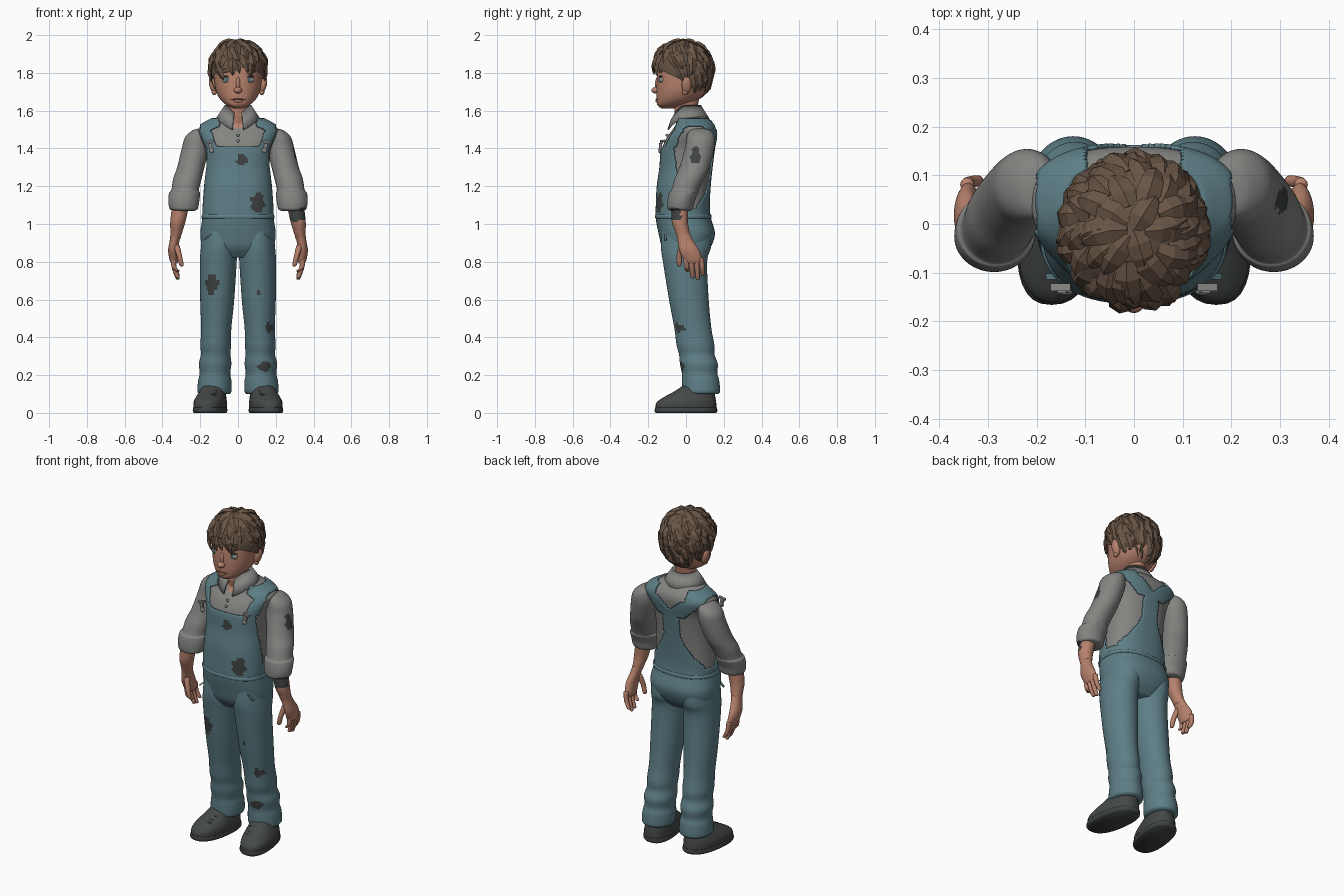
import bpy, bmesh, math, random
from mathutils import Vector, Matrix

random.seed(4)
cube = bpy.data.objects.get("Cube")
if cube:
    bpy.data.objects.remove(cube, do_unlink=True)


def material(name, *rgb):
    m = bpy.data.materials.new(name)
    m.use_nodes = True
    m.diffuse_color = (*rgb, 1)
    m.node_tree.nodes["Principled BSDF"].inputs["Base Color"].default_value = (*rgb, 1)
    return m


DENIM = material("denim blue", .11, .21, .24)
SHIRT = material("shirt grey", .23, .23, .22)
SKIN = material("skin", .47, .22, .15)
HAIR = material("hair brown", .14, .09, .06)
SHOE = material("shoe charcoal", .06, .065, .065)
STAIN = material("stain dark", .05, .055, .055)
METAL = material("buckle grey", .25, .25, .24)
EYE = material("eye grey", .25, .27, .27)
IRIS = material("iris teal", .06, .13, .15)
LIP = material("lip", .3, .11, .08)


def finish(name, bm, mats, grow=0):
    bmesh.ops.recalc_face_normals(bm, faces=bm.faces)
    if grow:
        bm.normal_update()
        for v, n in [(v, v.normal.copy()) for v in bm.verts]:
            v.co += n * grow
    for f in bm.faces:
        f.smooth = True
    me = bpy.data.meshes.new(name)
    bm.to_mesh(me)
    bm.free()
    for m in mats:
        me.materials.append(m)
    ob = bpy.data.objects.new(name, me)
    bpy.context.collection.objects.link(ob)
    return ob


def spline(a, b, c, d, t):
    return [.5 * (2*q + (r-p)*t + (2*p-5*q+4*r-s)*t*t + (3*q-p-3*r+s)*t**3)
            for p, q, r, s in zip(a, b, c, d)]


# Horizontal rings (z, cx, cy, rx, ry) joined into a smooth skin
def loft(name, rings, mats, side=1, n=32, sub=5, power=2, grow=0, rule=None, keep=None, warp=None):
    rows = []
    for i in range(len(rings) - 1):
        four = [rings[min(max(i + k, 0), len(rings) - 1)] for k in (-1, 0, 1, 2)]
        rows += [spline(*four, s / sub) for s in range(sub)]
    rows.append(rings[-1])
    bm = bmesh.new()
    loops = []
    for z, cx, cy, rx, ry in rows:
        loop = []
        for k in range(n):
            a = math.tau * k / n
            c, s = math.cos(a), math.sin(a)
            co = Vector((cx + rx * math.copysign(abs(c) ** (2 / power), c),
                         cy + ry * math.copysign(abs(s) ** (2 / power), s), z))
            if warp:
                co = warp(co)
            co.x *= side
            loop.append(bm.verts.new(co))
        loops.append(loop)
    for lo, hi in zip(loops, loops[1:]):
        for k in range(n):
            bm.faces.new((lo[k], lo[k-1], hi[k-1], hi[k]))
    bm.faces.new(loops[0])
    bm.faces.new(loops[-1])
    if rule:
        for f in bm.faces:
            f.material_index = rule(f.calc_center_median())
    ob = finish(name, bm, mats, grow)
    if keep:
        bm = bmesh.new()
        bm.from_mesh(ob.data)
        bmesh.ops.delete(bm, geom=[f for f in bm.faces if not keep(f.calc_center_median())], context="FACES")
        bm.to_mesh(ob.data)
        bm.free()
    return ob


def ball(name, loc, scale, mat, tilt=0):
    bm = bmesh.new()
    bmesh.ops.create_uvsphere(bm, u_segments=16, v_segments=10, radius=1)
    bm.transform(Matrix.Translation(loc) @ Matrix.Rotation(tilt, 4, "Y") @ Matrix.Diagonal((*scale, 1)))
    return finish(name, bm, [mat])


def block(name, loc, size, mat, tilt=0):
    bm = bmesh.new()
    bmesh.ops.create_cube(bm, size=1)
    bm.transform(Matrix.Translation(loc) @ Matrix.Rotation(tilt, 4, "Y") @ Matrix.Diagonal((*size, 1)))
    ob = finish(name, bm, [mat])
    for p in ob.data.polygons:
        p.use_smooth = False
    return ob


# Worn dark spots: centre and radii
SPOTS = [((.02, -.14, 1.34), (.03, .1, .03)), ((.1, -.13, 1.11), (.035, .1, .05)),
         ((-.135, -.08, .68), (.035, .1, .055)), ((.11, -.08, .625), (.015, .1, .012)),
         ((.165, -.04, .45), (.022, .1, .028)), ((.14, -.03, .245), (.035, .1, .025)),
         ((.3, .05, 1.36), (.1, .026, .045)), ((.33, -.06, 1.05), (.06, .04, .04))]


def spotted(c):
    return int(any(sum(((p - q) / r) ** 2 for p, q, r in zip(c, mid, rad))
                   < 1 + .3 * math.sin(c.z * 130 + c.x * 70) for mid, rad in SPOTS))


# Torso: shirt body with a bib shell cut from the same form
TORSO = [(.83, 0, 0, .13, .08), (.88, 0, .002, .178, .12), (.95, 0, .004, .19, .14),
         (1.03, 0, -.014, .18, .137), (1.1, 0, -.017, .178, .134), (1.2, 0, -.012, .172, .134),
         (1.3, 0, 0, .167, .132), (1.4, 0, .01, .175, .135), (1.46, 0, .028, .2, .128),
         (1.505, 0, .045, .208, .112), (1.54, 0, .045, .16, .095), (1.575, 0, .02, .09, .08),
         (1.6, 0, .01, .06, .06)]


def open_neck(c):
    return int(c.y < 0 and c.z > 1.49 and abs(c.x) < (c.z - 1.49) * .75)


def in_overalls(c):
    x, y, z = abs(c.x), c.y, c.z
    if z < 1.08:
        return True
    if y > .06 and z < 1.5:                      # back panel and crossed straps
        if z < 1.4:
            return x < .05 + .14 * max(0, (1.3 - z) / .22) ** 1.6
        return abs(x - (z - 1.38) * 1.15) < .062
    if z > 1.5:                                  # over the shoulders
        return .1 < x < .2 and z < 1.56 and y > -.06
    if z > 1.41:                                 # front straps
        return y < .02 and abs(x - .145 - (z - 1.41) * .35) < .03
    return y < -.02 - (z - 1.1) * .16


loft("shirt_body", TORSO, [SHIRT, SKIN], n=96, sub=7, power=2.4, rule=open_neck)
bib = loft("overalls_bib", TORSO, [DENIM, STAIN], n=128, sub=9, power=2.4, grow=.009, rule=spotted, keep=in_overalls)
mod = bib.modifiers.new("cloth", "SOLIDIFY")
mod.thickness, mod.offset = .01, -1
loft("waist_seam", [(1.03, 0, -.014, .192, .148), (1.04, 0, -.014, .194, .15), (1.05, 0, -.014, .19, .146)],
     [DENIM], n=64, power=2.4)

# Neck and shirt collar
loft("neck", [(1.5, 0, .02, .062, .066), (1.58, 0, .0, .056, .06), (1.7, 0, .005, .058, .07)], [SKIN])
bm = bmesh.new()
strip = []
for k in range(37):
    a = math.radians(14 + k * 332 / 36)
    s, f = math.sin(a), math.cos(a)
    front = max(0, f) ** 3
    shape = [(.062, 1.56), (.07, 1.63 - .035 * front), (.1, 1.585 - .035 * front), (.12, 1.555 - .06 * front)]
    strip.append([bm.verts.new((s * r, .012 - f * r * .95, z)) for r, z in shape])
for p, q in zip(strip, strip[1:]):
    for j in range(3):
        bm.faces.new((p[j], p[j+1], q[j+1], q[j]))
finish("shirt_collar", bm, [SHIRT]).modifiers.new("cloth", "SOLIDIFY").thickness = .008
for z in (1.47, 1.44):
    ball("shirt_button", (0, -.1 - (1.47 - z) * .5, z), (.008, .008, .008), METAL)

# Head, one smooth form
loft("head", [(1.612, 0, -.095, .025, .035), (1.63, 0, -.075, .062, .077), (1.66, 0, -.045, .094, .11),
              (1.7, 0, -.022, .115, .134), (1.75, 0, -.012, .124, .143), (1.81, 0, -.01, .127, .14),
              (1.87, 0, -.01, .12, .135), (1.93, 0, -.01, .09, .1), (1.96, 0, -.01, .03, .03)],
     [SKIN], n=48, power=2.15)
ball("nose_tip", (0, -.16, 1.708), (.022, .023, .017), SKIN)
ball("nose_bridge", (0, -.148, 1.74), (.013, .016, .04), SKIN)
ball("mouth", (0, -.154, 1.66), (.04, .008, .004), LIP)
ball("lower_lip", (0, -.149, 1.65), (.024, .012, .008), SKIN)


# Trouser legs, shoes, arms, hands and face details on both sides
def toe_out(c):
    return Vector((c.x - .13 * (c.y - .02), c.y, c.z))


for side, tag in ((1, "left_"), (-1, "right_")):
    loft(tag + "trouser_leg", [(.1, .125, .08, .08, .09), (.115, .125, .08, .09, .1), (.17, .123, .077, .088, .099),
         (.21, .122, .072, .081, .094), (.26, .121, .068, .086, .1), (.31, .118, .057, .078, .094),
         (.36, .118, .05, .081, .1), (.45, .115, .036, .08, .098), (.6, .11, .015, .09, .105),
         (.8, .104, -.005, .097, .117), (.88, .1, 0, .096, .133), (.97, .098, .0, .09, .13)],
         [DENIM, STAIN], side, n=64, sub=8, rule=spotted)
    loft(tag + "shoe_sole", [(0, .145, 0, .082, .16), (.01, .145, 0, .088, .166), (.028, .145, 0, .085, .164)],
         [STAIN], side, power=2.4, warp=toe_out)
    loft(tag + "shoe", [(.02, .145, 0, .084, .162), (.055, .145, .002, .085, .158), (.085, .142, .02, .077, .135),
         (.115, .138, .045, .066, .105), (.16, .13, .075, .055, .07)], [SHOE], side, power=2.3, warp=toe_out)
    for y, z in ((-.045, .114), (-.07, .1), (-.09, .09)):
        ball(tag + "shoe_lace", (side * (.143 - .13 * y), y, z), (.04, .008, .008), STAIN, side * .1)
    loft(tag + "sleeve", [(1.07, .285, -.03, .055, .05), (1.08, .287, -.03, .074, .066), (1.12, .287, -.026, .082, .072),
         (1.165, .283, -.012, .082, .078), (1.18, .28, -.005, .073, .073), (1.24, .268, .018, .075, .078),
         (1.3, .25, .045, .072, .08), (1.4, .226, .072, .072, .078), (1.46, .216, .078, .064, .074),
         (1.495, .2, .075, .042, .055), (1.505, .195, .075, .015, .02)], [SHIRT, STAIN], side, n=56, sub=8, rule=spotted)
    loft(tag + "forearm", [(.92, .332, -.008, .026, .036), (.96, .326, -.02, .032, .038), (1.02, .317, -.033, .041, .043),
         (1.12, .3, -.03, .045, .045)], [SKIN, STAIN], side, n=40, sub=8, rule=spotted)
    loft(tag + "palm", [(.79, .337, .04, .016, .04), (.81, .34, .036, .022, .05), (.86, .344, .018, .026, .053),
         (.91, .336, -.002, .026, .042), (.95, .329, -.015, .028, .036)], [SKIN], side)
    for j in range(4):
        y, tip = j * .027, (.745, .712, .705, .725)[j]
        loft(tag + "finger", [(tip, .318, y + .01, .004, .004), (tip + .008, .32, y + .008, .011, .011),
             (.77, .338, y + .004, .013, .013), (.82, .343, y, .014, .014)], [SKIN], side, n=12)
    loft(tag + "thumb", [(.775, .298, -.035, .004, .004), (.785, .3, -.035, .012, .012), (.83, .31, -.035, .014, .015),
         (.89, .328, -.02, .018, .018)], [SKIN], side, n=12)
    ball(tag + "ear", (side * .132, .003, 1.735), (.02, .026, .048), SKIN, side * .25)
    ball(tag + "ear_lobe", (side * .126, -.004, 1.698), (.014, .016, .016), SKIN)
    ball(tag + "eye", (side * .056, -.126, 1.763), (.029, .017, .019), EYE)
    ball(tag + "iris", (side * .055, -.138, 1.763), (.014, .007, .015), IRIS)
    ball(tag + "upper_lid", (side * .056, -.13, 1.781), (.031, .014, .005), HAIR)
    ball(tag + "eyebrow", (side * .06, -.133, 1.81), (.034, .012, .008), HAIR, side * .08)
    block(tag + "buckle", (side * .15, -.13, 1.435), (.042, .016, .012), METAL, side * .2)
    block(tag + "buckle_loop", (side * .145, -.135, 1.41), (.018, .014, .035), METAL, side * .2)
    ball(tag + "bib_button", (side * .14, -.139, 1.39), (.014, .008, .014), METAL)
    block(tag + "pocket_seam", (side * .15, -.108, .94), (.075, .012, .006), DENIM, side * .7)


# Hair: a cap plus swept tufts growing from the crown
def scalp(theta, phi, lift=1):
    c, s = math.cos(theta), math.sin(theta)
    return Vector((.143 * s * math.sin(phi) * lift, -.014 - .15 * s * math.cos(phi) * lift,
                   1.83 + (.142 if c > 0 else .19) * c * lift))


def hairline(phi):
    f = math.cos(phi)
    return math.radians(112 - (22 if f > 0 else 28) * f)


bm = bmesh.new()
grid = [[bm.verts.new(scalp(hairline(p * math.tau / 48) * (t + .02) / 14, p * math.tau / 48)) for p in range(48)]
        for t in range(15)]
for lo, hi in zip(grid, grid[1:]):
    for p in range(48):
        bm.faces.new((lo[p], lo[p-1], hi[p-1], hi[p]))
bm.faces.new(grid[0])
finish("hair_cap", bm, [HAIR])

bm = bmesh.new()
for row in range(7):
    count = 6 + row * 4
    for k in range(count):
        phi = (k + random.uniform(.2, .8)) / count * math.tau
        start = math.radians(4 + row * 17 + random.uniform(-6, 6))
        length = math.radians(random.uniform(32, 46))
        if start + length > hairline(phi) + math.radians(14):
            continue
        sweep, rise = random.uniform(-.15, .45), random.uniform(.05, .11)
        path = [scalp(start + length * t, phi + sweep * t, .98 + rise * math.sin(2.3 * t)) for t in (0, .3, .6, .85, 1)]
        last = None
        for i, w in enumerate((.016, .026, .023, .013, .001)):
            along = (path[min(i + 1, 4)] - path[max(i - 1, 0)]).normalized()
            out = (path[i] - Vector((0, -.01, 1.81))).normalized()
            across = along.cross(out).normalized() * w
            ring = [bm.verts.new(path[i] + d) for d in (across, out * w * .45, -across, -out * w * .45)]
            if last:
                for j in range(4):
                    bm.faces.new((last[j], last[j-1], ring[j-1], ring[j]))
            else:
                bm.faces.new(ring)
            last = ring
        bm.faces.new(last)
tufts = finish("hair_tufts", bm, [HAIR])
for p in tufts.data.polygons:
    p.use_smooth = False
